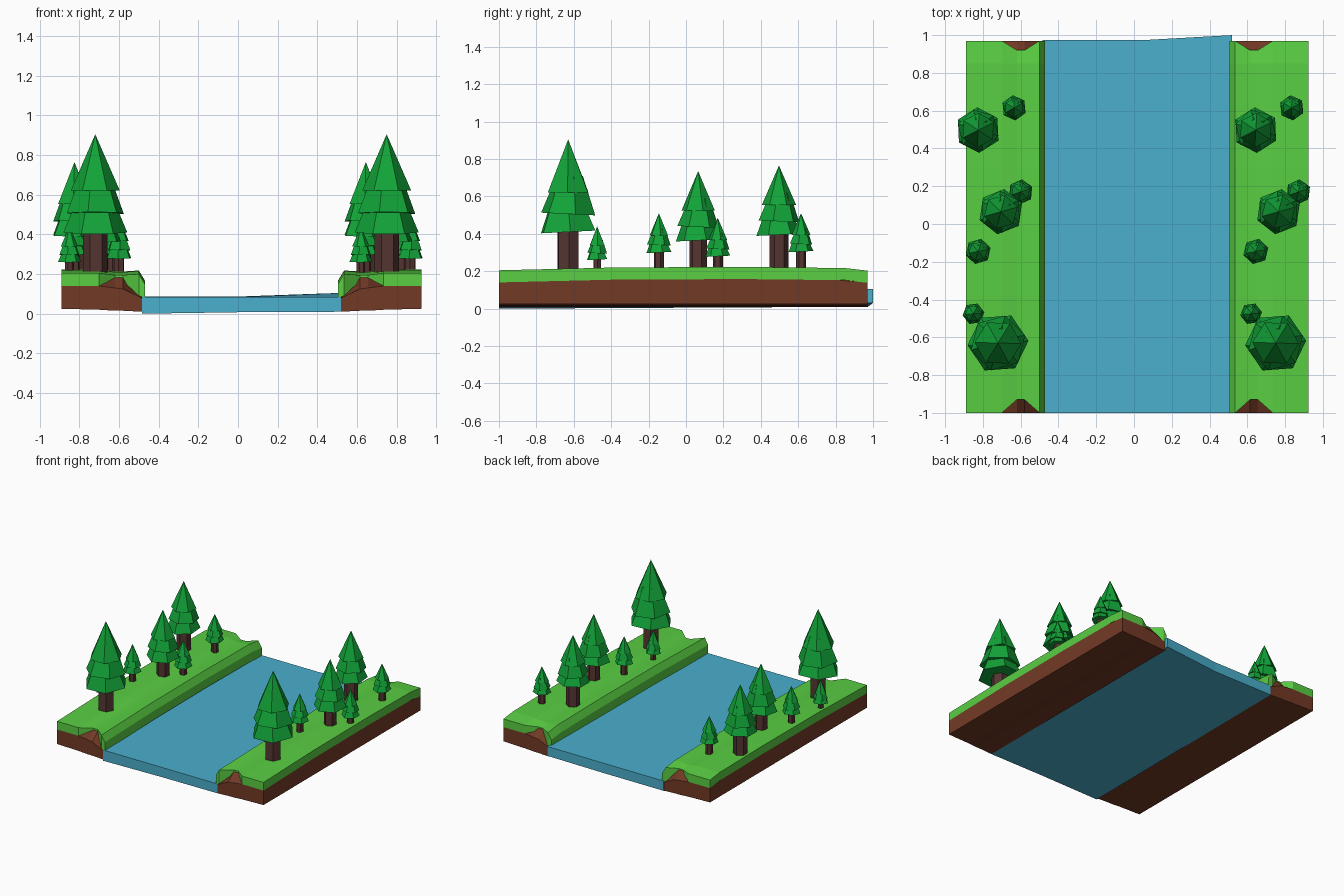
import bpy, bmesh, math
from mathutils import Matrix

if "Cube" in bpy.data.objects:
    bpy.data.objects.remove(bpy.data.objects["Cube"])


def mat(name, col):
    m = bpy.data.materials.new(name)
    m.diffuse_color = (*col, 1)
    m.use_nodes = True
    m.node_tree.nodes["Principled BSDF"].inputs["Base Color"].default_value = m.diffuse_color
    return m


GRASS = mat("grass green", (0.10, 0.62, 0.055))
SOIL = mat("soil brown", (0.17, 0.042, 0.019))
WATER = mat("water blue", (0.07, 0.43, 0.61))
LEAF = mat("pine green", (0.006, 0.37, 0.04))
BARK = mat("bark brown", (0.09, 0.036, 0.031))


def finish(bm, name, material):
    bmesh.ops.recalc_face_normals(bm, faces=bm.faces)
    me = bpy.data.meshes.new(name)
    bm.to_mesh(me)
    bm.free()
    me.materials.append(material)
    ob = bpy.data.objects.new(name, me)
    bpy.context.collection.objects.link(ob)
    return ob


def slab(name, material, nx, ny, fn):
    """Closed slab: fn(i, j) gives x, y, bottom z, top z of each grid column."""
    bm = bmesh.new()
    bot, top = {}, {}
    for i in range(nx):
        for j in range(ny):
            x, y, zb, zt = fn(i, j)
            bot[i, j] = bm.verts.new((x, y, zb))
            top[i, j] = bm.verts.new((x, y, zt))
    for i in range(nx - 1):
        for j in range(ny - 1):
            ring = [(i, j), (i + 1, j), (i + 1, j + 1), (i, j + 1)]
            bm.faces.new([top[k] for k in ring])
            bm.faces.new([bot[k] for k in reversed(ring)])
    edges = [((i, j), (i + 1, j)) for i in range(nx - 1) for j in (0, ny - 1)]
    edges += [((i, j), (i, j + 1)) for j in range(ny - 1) for i in (0, nx - 1)]
    for a, b in edges:
        bm.faces.new((bot[a], bot[b], top[b], top[a]))
    return finish(bm, name, material)


# River: gently warped, back right corner lifted and pushed out
def river(i, j):
    x = (-0.485, 0.04, 0.52)[i]
    if j == 0:
        return x, -1.0, (0.0, 0.008, 0.01)[i], 0.085
    return x, (0.973, 0.973, 1.0)[i], (0.01, 0.01, 0.03)[i], (0.088, 0.088, 0.105)[i]


slab("river", WATER, 3, 2, river)

# Bank cross-sections: x, bottom z, top z, notched at the ends
SOIL_COLS = [(-0.89, 0.025, 0.14, 0), (-0.70, 0.02, 0.14, 0), (-0.62, 0.015, 0.13, 1),
             (-0.58, 0.015, 0.125, 1), (-0.485, 0.01, 0.08, 0)]
GRASS_COLS = [(-0.89, 0.14, 0.205, 0), (-0.70, 0.14, 0.205, 0), (-0.62, 0.165, 0.195, 1),
              (-0.58, 0.165, 0.195, 1), (-0.50, 0.09, 0.20, 0), (-0.47, 0.08, 0.15, 0)]
SOIL_YS = [-1.0, -0.93, -0.85, -0.38, 0.3, 0.82, 0.92, 0.97]
GRASS_YS = [-1.0, -0.38, 0.3, 0.85, 0.97]


def swell(y):
    """Height added along the bank, highest near the middle."""
    pts = [(-1.0, 0.0), (-0.38, 0.015), (0.3, 0.018), (0.85, 0.012), (0.97, -0.002)]
    for (a, za), (b, zb) in zip(pts, pts[1:]):
        if y <= b:
            return za + (zb - za) * (y - a) / (b - a)
    return pts[-1][1]


def bank(side, flip):
    fx = (lambda x: 0.035 - x) if flip else (lambda x: x)

    def soil(i, j):
        x, zb, zt, notch = SOIL_COLS[i]
        y = SOIL_YS[j]
        if notch and j in (1, 6):      # earth slope showing in the grass notch
            zt = 0.18
        return fx(x), y, zb, zt + swell(y)

    def grass(i, j):
        x, zb, zt, notch = GRASS_COLS[i]
        y = GRASS_YS[j]
        s = swell(y)
        if notch and j == 0:
            y = -0.93
        if notch and j == 4:
            y = 0.92
        return fx(x), y, zb + s, zt + s

    slab(side + "_bank_soil", SOIL, len(SOIL_COLS), len(SOIL_YS), soil)
    slab(side + "_bank_grass", GRASS, len(GRASS_COLS), len(GRASS_YS), grass)


bank("left", False)
bank("right", True)


# Pine tree: six-sided trunk and three tilted six-sided tiers
def cone(bm, r1, r2, z0, z1, x, y, rot, tilt=0.0):
    m = (Matrix.Translation((x, y, z0)) @ Matrix.Rotation(tilt, 4, 'X')
         @ Matrix.Rotation(rot, 4, 'Z') @ Matrix.Translation((0, 0, (z1 - z0) / 2)))
    bmesh.ops.create_cone(bm, cap_ends=True, segments=6, radius1=r1, radius2=r2,
                          depth=z1 - z0, matrix=m)


def pine(name, x, y, base, tip, trunk_r):
    s = (tip - base) / 0.49
    rot = math.radians(50 + 25 * y)
    bm = bmesh.new()
    cone(bm, trunk_r, trunk_r, 0.19, base + 0.06 * s, x, y, rot)
    finish(bm, name + "_trunk", BARK)
    bm = bmesh.new()
    cone(bm, 0.160 * s, 0.085 * s, base, base + 0.18 * s, x, y, rot, 0.05)
    cone(bm, 0.148 * s, 0.07 * s, base + 0.095 * s, base + 0.30 * s, x, y, rot + 0.2, -0.05)
    cone(bm, 0.122 * s, 0.0, base + 0.21 * s, tip, x, y, rot - 0.1)
    finish(bm, name + "_foliage", LEAF)


# x, y, foliage base z, tip z, trunk radius
PINES = [(-0.72, -0.63, 0.41, 0.905, 0.062), (-0.705, 0.065, 0.365, 0.735, 0.047),
         (-0.825, 0.497, 0.395, 0.765, 0.051), (-0.635, 0.615, 0.305, 0.51, 0.027),
         (-0.60, 0.17, 0.28, 0.485, 0.027), (-0.825, -0.145, 0.30, 0.51, 0.027),
         (-0.85, -0.475, 0.262, 0.44, 0.022)]
for side, dx in (("left", 0.0), ("right", 1.47)):
    for n, (x, y, base, tip, r) in enumerate(PINES, 1):
        pine(f"{side}_pine_{n}", x + dx, y, base, tip, r)
